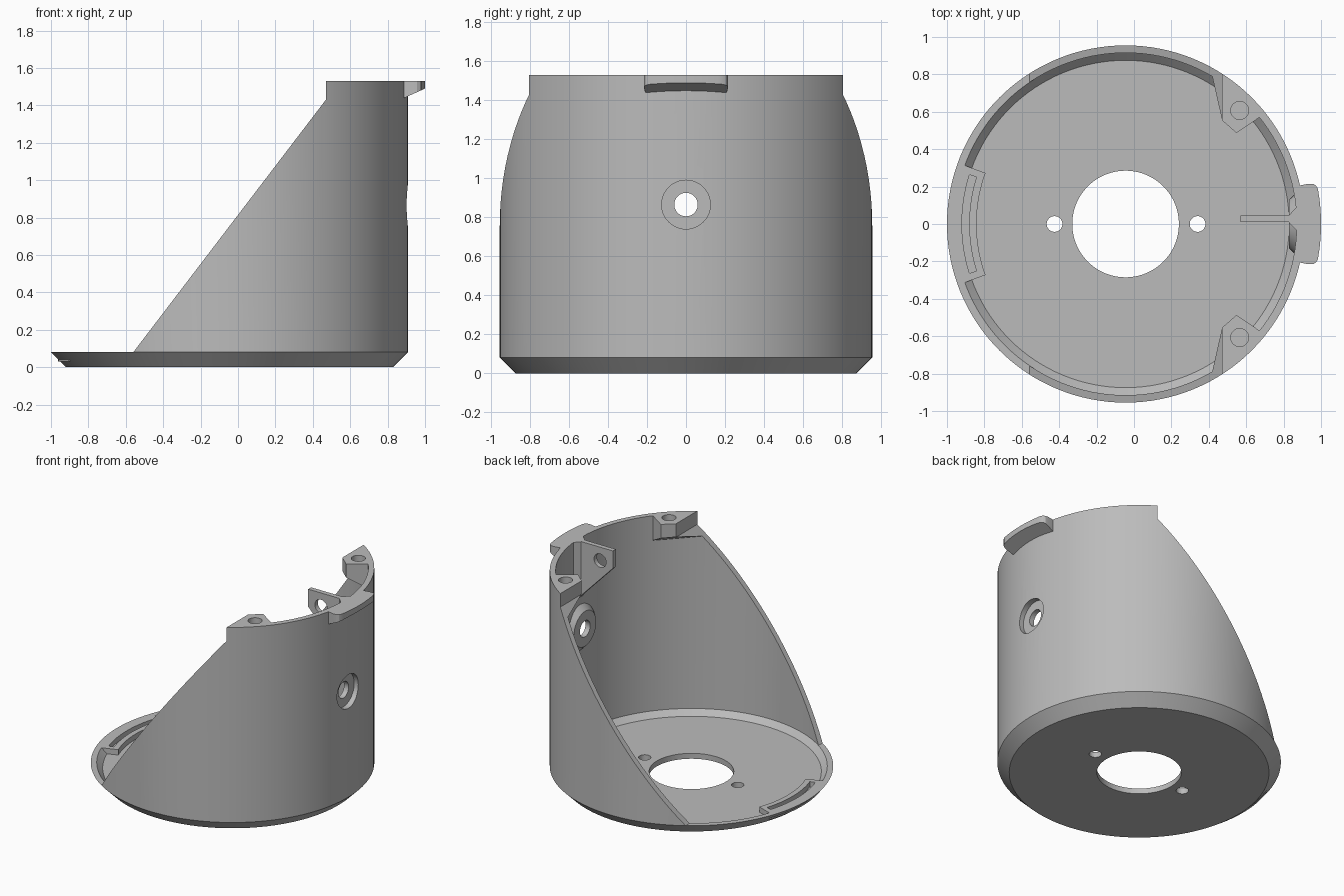
import bpy, bmesh
from math import radians, cos, sin, pi
from mathutils import Matrix, Vector

if "Cube" in bpy.data.objects:
    bpy.data.objects.remove(bpy.data.objects["Cube"])

CX = -0.045                    # axis of the round housing
OUT, INN, TOP = 0.955, 0.915, 1.53
SEG = 128

grey = bpy.data.materials.new("plain grey")
grey.use_nodes = True
colour = (0.5, 0.5, 0.5, 1)
grey.diffuse_color = colour
grey.node_tree.nodes["Principled BSDF"].inputs["Base Color"].default_value = colour


def finish(name, bm):
    bmesh.ops.recalc_face_normals(bm, faces=bm.faces)
    mesh = bpy.data.meshes.new(name)
    bm.to_mesh(mesh)
    bm.free()
    mesh.materials.append(grey)
    obj = bpy.data.objects.new(name, mesh)
    bpy.context.collection.objects.link(obj)
    return obj


def prism(name, outline, top, bottom):
    """Plan outline raised to a flat top; bottom is a height or a function of x, y."""
    under = bottom if callable(bottom) else (lambda x, y: bottom)
    bm = bmesh.new()
    up = [bm.verts.new((x, y, top)) for x, y in outline]
    low = [bm.verts.new((x, y, under(x, y))) for x, y in outline]
    bm.faces.new(up)
    bm.faces.new(low[::-1])
    for i in range(len(up)):
        j = (i + 1) % len(up)
        bm.faces.new((up[i], low[i], low[j], up[j]))
    return finish(name, bm)


def side_plate(name, outline, y0, y1):
    """Outline in x and z, given thickness along y."""
    bm = bmesh.new()
    face = bm.faces.new([bm.verts.new((x, y0, z)) for x, z in outline])
    new = bmesh.ops.extrude_face_region(bm, geom=[face])["geom"]
    verts = [v for v in new if isinstance(v, bmesh.types.BMVert)]
    bmesh.ops.translate(bm, verts=verts, vec=(0, y1 - y0, 0))
    return finish(name, bm)


def cone(name, centre, axis, r1, r2, depth, seg=48):
    bm = bmesh.new()
    turn = Vector((0, 0, 1)).rotation_difference(Vector(axis)).to_matrix().to_4x4()
    bmesh.ops.create_cone(bm, cap_ends=True, segments=seg, radius1=r1, radius2=r2,
                          depth=depth, matrix=Matrix.Translation(centre) @ turn)
    return finish(name, bm)


def arc(r, a, b, n=16):
    return [(CX + r * cos(radians(a + (b - a) * i / n)),
             r * sin(radians(a + (b - a) * i / n))) for i in range(n + 1)]


def cut(obj, *cutters):
    bpy.context.view_layer.objects.active = obj
    for c in cutters:
        c.hide_render = True
        mod = obj.modifiers.new("cut", 'BOOLEAN')
        mod.operation, mod.solver, mod.object = 'DIFFERENCE', 'EXACT', c
        bpy.ops.object.modifier_apply(modifier=mod.name)


# housing: dished floor and thin round wall, turned from one profile
profile = [(0.285, 0), (0.875, 0), (OUT, 0.08), (OUT, TOP), (INN, TOP),
           (INN, 0.08), (0.875, 0.04), (0.285, 0.04)]
bm = bmesh.new()
rings = [[bm.verts.new((CX + r * cos(2 * pi * i / SEG), r * sin(2 * pi * i / SEG), z))
          for i in range(SEG)] for r, z in profile]
for k, ring in enumerate(rings):
    nxt = rings[(k + 1) % len(rings)]
    for i in range(SEG):
        j = (i + 1) % SEG
        bm.faces.new((ring[i], ring[j], nxt[j], nxt[i]))
housing = finish("housing", bm)

# cutters for the sloping open side, floor holes and wall port
opening = side_plate("opening_cutter", [(-1.3, 0.08), (-0.56, 0.08), (0.47, 1.43),
                                        (0.47, 1.8), (-1.3, 1.8)], -1.2, 1.2)
floor_holes = [cone("floor_hole_cutter", (x, 0, 0), (0, 0, 1), 0.042, 0.042, 0.3)
               for x in (-0.425, 0.34)]
port_hole = cone("port_hole_cutter", (0.9, 0, 0.865), (1, 0, 0), 0.06, 0.06, 0.3)
port_recess = cone("port_recess_cutter", (0.968, 0, 0.865), (1, 0, 0), 0.125, 0.125, 0.2)
cutters = [opening, port_hole, port_recess] + floor_holes
cut(housing, *cutters)
parts = [housing]

# raised collar inside the wall port
collar = cone("port_collar", (0.8575, 0, 0.865), (1, 0, 0), 0.13, 0.185, 0.055)
cut(collar, port_hole, port_recess)
parts.append(collar)

# slotted pad on the floor rim
pad = prism("slotted_pad", arc(0.797, 160, 200) + arc(INN + 0.002, 200, 160), 0.08, 0.03)
slot = prism("slot_cutter", arc(0.836, 162.5, 197.5) + arc(0.875, 197.5, 162.5), 0.2, 0.042)
cut(pad, slot)
cutters.append(slot)
parts.append(pad)

# pair of screw bosses at the top of the wall, undersides sloping down to it
for side, label in ((1, "left"), (-1, "right")):
    outline = [(0.36, 0.556), (0.468, 0.556), (0.548, 0.487)] + arc(0.92, 38.5, 63.9)
    boss = prism("screw_boss_" + label, [(x, side * y) for x, y in outline], TOP,
                 lambda x, y: 1.43 - 0.55 * ((x - CX) * 0.715 + abs(y) * 0.698 - 0.759))
    screw = cone("screw_hole_cutter", (0.565, side * 0.607, TOP), (0, 0, 1), 0.048, 0.048, 0.22)
    cut(boss, opening, screw)
    cutters.append(screw)
    parts.append(boss)

# triangular bracket plate with a hole, and its flared root
bracket = side_plate("bracket_plate", [(0.57, TOP), (0.57, 1.4), (0.84, 1.12),
                                       (0.875, 1.09), (0.875, TOP)], 0.01, 0.045)
eye = cone("bracket_hole_cutter", (0.675, 0, 1.43), (0, 1, 0), 0.05, 0.05, 0.4)
cut(bracket, eye)
cutters.append(eye)
root = prism("bracket_root", [(0.876, -0.042), (0.83, 0.006), (0.83, 0.049), (0.876, 0.097)],
             TOP, lambda x, y: 1.13 - (x - 0.83))
parts += [bracket, root]

# outer catch lip with rounded corners and a sloping underside
corner = [(0.945, 12.5), (1.0, 12.4), (1.025, 12.1), (1.039, 11.4)]
polar = lambda r, a: (CX + r * cos(radians(a)), r * sin(radians(a)))
lip = prism("catch_lip", [polar(r, -a) for r, a in corner] + arc(1.045, -10.4, 10.4)
            + [polar(r, a) for r, a in reversed(corner)] + arc(0.945, 12, -12),
            TOP, lambda x, y: 1.44 + 0.45 * (x - 0.89))
parts.append(lip)

# tidy up and smooth the round surfaces
for c in cutters:
    bpy.data.objects.remove(c)
bpy.ops.object.select_all(action='DESELECT')
for p in parts:
    p.select_set(True)
bpy.context.view_layer.objects.active = housing
bpy.ops.object.shade_smooth_by_angle(angle=radians(25))
